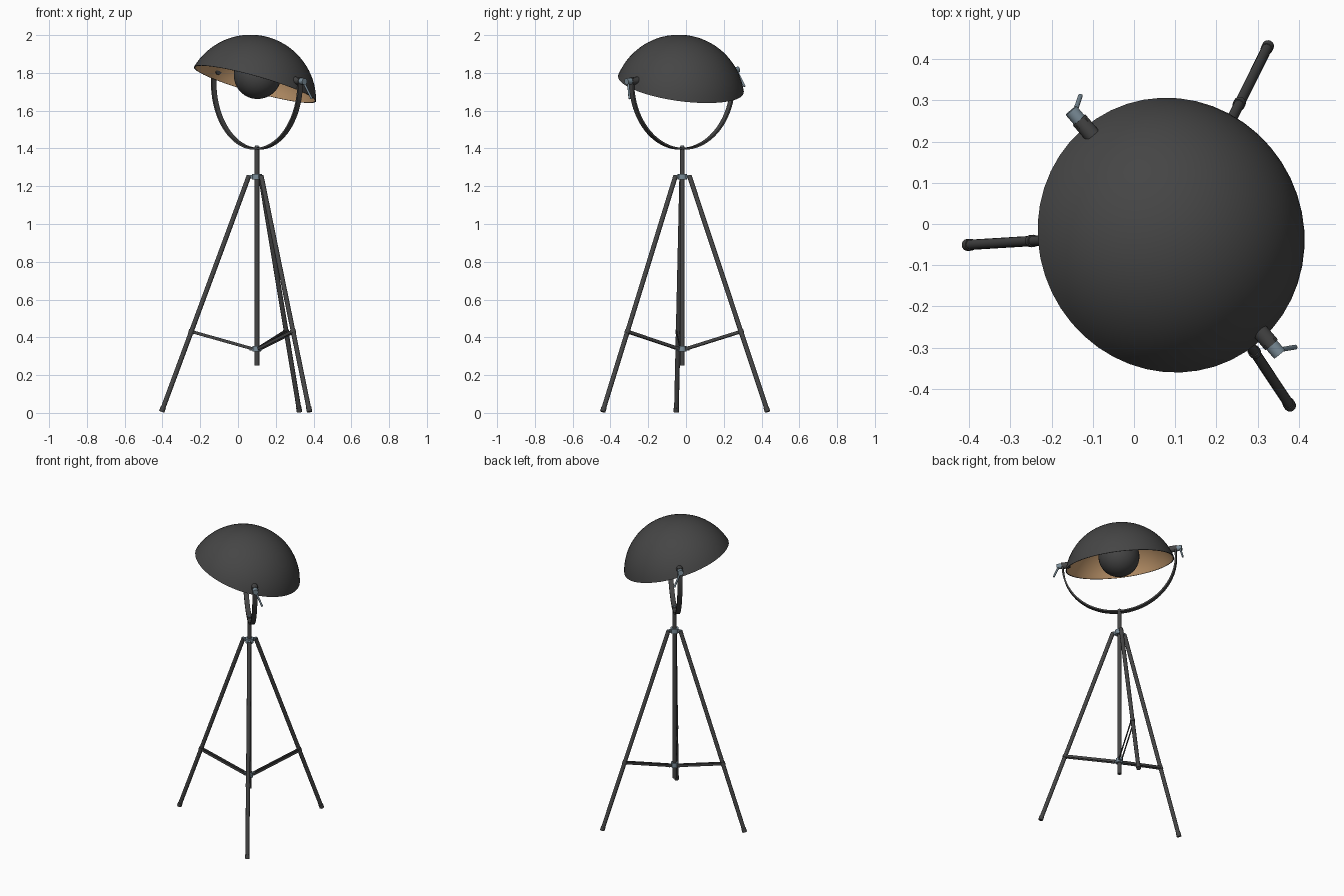
import bpy, bmesh, math
from mathutils import Vector, Matrix

cube = bpy.data.objects.get("Cube")
if cube:
    bpy.data.objects.remove(cube, do_unlink=True)


def material(name, rgb):
    m = bpy.data.materials.new(name)
    m.use_nodes = True
    m.diffuse_color = (*rgb, 1)
    m.node_tree.nodes["Principled BSDF"].inputs["Base Color"].default_value = (*rgb, 1)
    return m


BLACK = material("matte black", (0.06, 0.06, 0.06))
COPPER = material("warm copper lining", (0.56, 0.33, 0.16))
STEEL = material("blue grey steel", (0.2, 0.27, 0.32))


def finish(name, bm, mats, matrix=Matrix()):
    bmesh.ops.recalc_face_normals(bm, faces=bm.faces)
    me = bpy.data.meshes.new(name)
    bm.to_mesh(me)
    bm.free()
    for m in mats:
        me.materials.append(m)
    ob = bpy.data.objects.new(name, me)
    ob.matrix_world = matrix
    bpy.context.collection.objects.link(ob)
    bpy.ops.object.select_all(action='DESELECT')
    ob.select_set(True)
    bpy.context.view_layer.objects.active = ob
    bpy.ops.object.shade_smooth_by_angle(angle=math.radians(40))
    return ob


def frame(origin, direction):
    return Matrix.Translation(origin) @ direction.to_track_quat('Z', 'Y').to_matrix().to_4x4()


def rod(name, a, b, radius, mat, sides=16):
    bm = bmesh.new()
    bmesh.ops.create_cone(bm, cap_ends=True, segments=sides, radius1=radius,
                          radius2=radius, depth=(b - a).length)
    return finish(name, bm, [mat], frame((a + b) / 2, b - a))


def bar(name, a, b, side, width, height, mat):
    # Rectangular bar from a to b, its width measured along side
    d = (b - a).normalized()
    up = d.cross(side).normalized()
    rot = Matrix((d, side, up)).transposed().to_4x4()
    bm = bmesh.new()
    bmesh.ops.create_cube(bm, size=1)
    bmesh.ops.scale(bm, vec=((b - a).length, width, height), verts=bm.verts)
    return finish(name, bm, [mat], Matrix.Translation((a + b) / 2) @ rot)


AXIS = Vector((0.1, -0.02, 0))
UP = Vector((0, 0, 1))


def on_axis(z):
    return AXIS + UP * z


# Centre pole and its two hubs
rod("centre_pole", on_axis(0.25), on_axis(1.41), 0.013, BLACK)
rod("upper_hub", on_axis(1.235), on_axis(1.265), 0.026, STEEL, 24)
rod("lower_hub", on_axis(0.325), on_axis(0.355), 0.022, STEEL, 24)

# Three legs with feet, clamps and braces
for i in range(3):
    angle = math.radians(63.5 + 120 * i)
    out = Vector((math.cos(angle), math.sin(angle), 0))
    side = UP.cross(out)
    top = on_axis(1.255) + out * 0.042
    foot = on_axis(0.006) + out * 0.505
    d = (foot - top).normalized()
    rod(f"leg_{i + 1}", top, foot, 0.0125, BLACK)
    rod(f"foot_{i + 1}", foot - d * 0.025, foot, 0.0145, BLACK)
    bar(f"upper_lug_{i + 1}", on_axis(1.25), on_axis(1.25) + out * 0.052, side, 0.014, 0.02, STEEL)
    bar(f"lower_lug_{i + 1}", on_axis(0.34), on_axis(0.34) + out * 0.04, side, 0.012, 0.018, STEEL)
    joint = top.lerp(foot, 0.66)
    rod(f"leg_clamp_{i + 1}", joint - d * 0.01, joint + d * 0.01, 0.015, BLACK)
    for s in (-1, 1):
        off = side * 0.009 * s
        bar(f"brace_{i + 1}_{'a' if s < 0 else 'b'}", on_axis(0.34) + out * 0.025 + off,
            joint + off, side, 0.004, 0.016, BLACK)

# Tilted frame of the head: pivot line, and the direction across it
u = Vector((0.65, -0.76, -0.08)).normalized()
across = UP.cross(u).normalized()
w = u.cross(across).normalized()
yoke_centre = on_axis(1.75)
R = 0.352

# Yoke: flat strap swept round a half circle with short straight ends
path = [(u * math.cos(t) + w * math.sin(t), 0.0)
        for t in (math.pi + math.pi * k / 40 for k in range(41))]
path = [(path[0][0], 0.05)] + path + [(path[-1][0], 0.05)]
bm = bmesh.new()
rings = []
for radial, lift in path:
    rings.append([bm.verts.new(yoke_centre + radial * (R + r) + w * lift + across * c)
                  for r, c in ((-0.005, -0.015), (0.005, -0.015), (0.005, 0.015), (-0.005, 0.015))])
for a, b in zip(rings, rings[1:]):
    for k in range(4):
        bm.faces.new((a[k], a[k - 1], b[k - 1], b[k]))
bm.faces.new(rings[0])
bm.faces.new(rings[-1])
finish("yoke", bm, [BLACK])
rod("yoke_bolt", on_axis(1.39), on_axis(1.415), 0.009, STEEL)

# Pivot knobs with lever handles
for s, label in ((1, "front"), (-1, "back")):
    p = yoke_centre + UP * 0.035
    o = u * s
    rod(f"{label}_pivot", p + o * 0.31, p + o * 0.36, 0.02, BLACK, 20)
    knob = p + o * 0.39
    rod(f"{label}_knob", p + o * 0.36, knob, 0.017, STEEL, 20)
    rod(f"{label}_lever", p + o * 0.378,
        knob + o * 0.012 - UP * 0.09 - across * 0.04 * (-1 if across.x > 0 else 1),
        0.006, STEEL, 10)

# Shade: thin spherical dish, lined inside
normal = Vector((0.28, 0.135, 1)).normalized()
rim_centre = Vector((0.09, -0.027, 1.74))
head = frame(rim_centre, normal)
rim_r, depth = 0.336, 0.258
ball_r = (rim_r ** 2 + depth ** 2) / (2 * depth)
drop = ball_r - depth
SEG, ROWS = 48, 16


def arc(radius):
    end = math.acos(drop / radius)
    return [(radius * math.sin(end * k / ROWS), radius * math.cos(end * k / ROWS) - drop)
            for k in range(ROWS + 1)]


profile = arc(ball_r) + arc(ball_r - 0.006)[::-1]
bm = bmesh.new()
verts = [bm.verts.new((r, 0, z)) for r, z in profile]
edges = [bm.edges.new(pair) for pair in zip(verts, verts[1:])]
bmesh.ops.spin(bm, geom=verts + edges, cent=(0, 0, 0), axis=(0, 0, 1),
               angle=math.tau, steps=SEG, use_duplicate=False)
bmesh.ops.remove_doubles(bm, verts=bm.verts, dist=0.0005)
inner = ball_r - 0.003
for f in bm.faces:
    if all((v.co + Vector((0, 0, drop))).length < inner for v in f.verts):
        f.material_index = 1
finish("shade", bm, [BLACK, COPPER], head)

# Globe inside the shade, with its socket
bm = bmesh.new()
bmesh.ops.create_uvsphere(bm, u_segments=32, v_segments=20, radius=0.126)
finish("globe", bm, [BLACK], head @ Matrix.Translation((0, 0, 0.05)))
rod("globe_socket", rim_centre + normal * 0.15, rim_centre + normal * (depth - 0.003), 0.03, BLACK)
